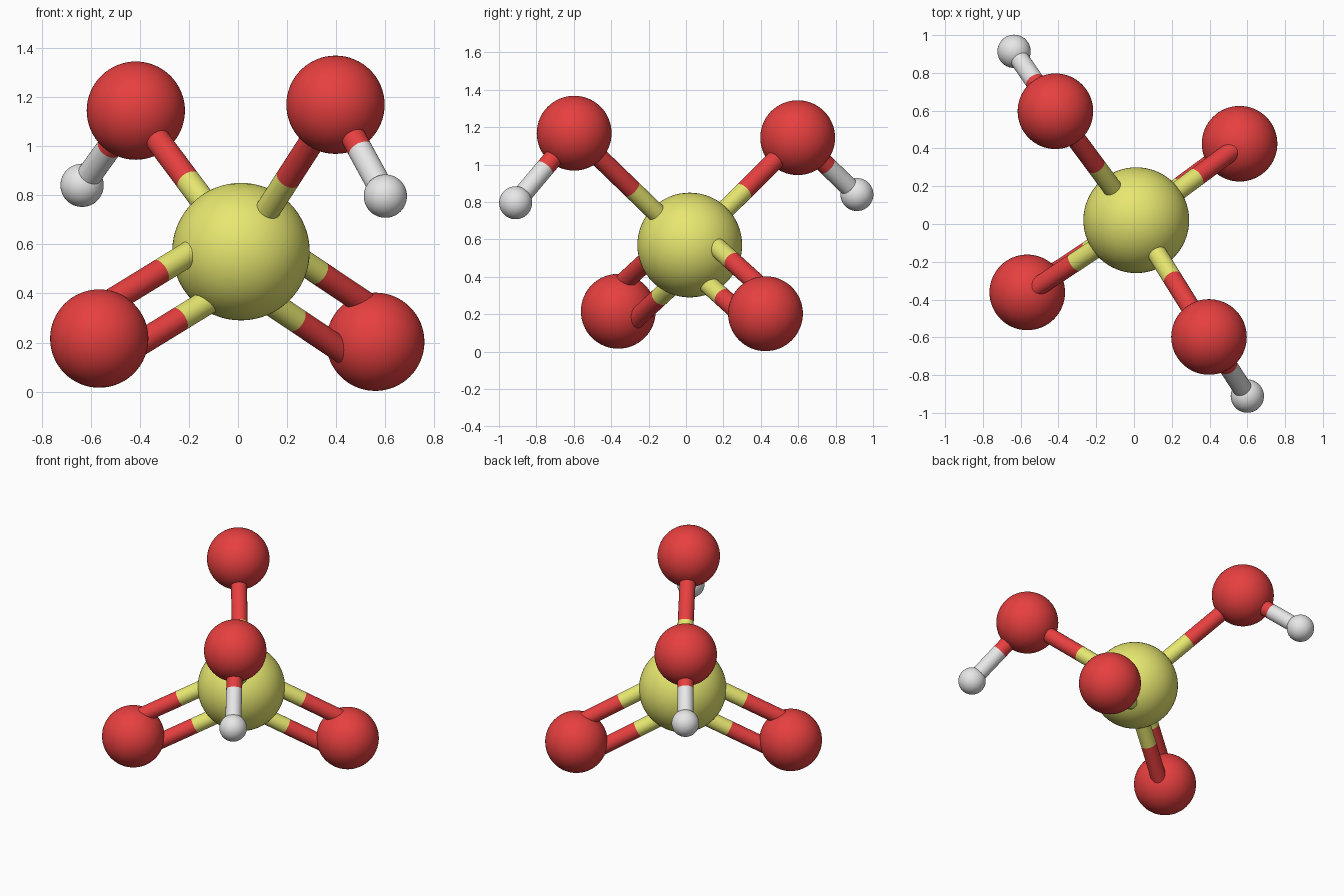
import bpy
from mathutils import Vector

if "Cube" in bpy.data.objects:
    bpy.data.objects.remove(bpy.data.objects["Cube"])


def material(name, rgb):
    m = bpy.data.materials.new(name)
    m.diffuse_color = (*rgb, 1.0)
    m.use_nodes = True
    m.node_tree.nodes["Principled BSDF"].inputs["Base Color"].default_value = m.diffuse_color
    return m


YELLOW = material("yellow", (0.88, 0.88, 0.18))
RED = material("red", (0.88, 0.055, 0.055))
WHITE = material("white", (0.88, 0.88, 0.88))
BOND_RADIUS = 0.051
DOUBLE_OFFSET = 0.11


def finish(name, mat):
    ob = bpy.context.object
    ob.name = name
    ob.data.materials.append(mat)
    bpy.ops.object.shade_smooth_by_angle()


def atom(name, pos, radius, mat):
    bpy.ops.mesh.primitive_uv_sphere_add(segments=64, ring_count=32,
                                         radius=radius, location=pos)
    finish(name, mat)


def half_bond(name, a, b, mat):
    d = b - a
    bpy.ops.mesh.primitive_cylinder_add(
        vertices=32, radius=BOND_RADIUS, depth=d.length, location=(a + b) / 2,
        rotation=d.to_track_quat('Z', 'Y').to_euler())
    finish(name, mat)


def bond(name, a, b, mat_a, mat_b, offset=Vector((0, 0, 0))):
    # two halves, each in the colour of its atom
    a, b = a + offset, b + offset
    mid = (a + b) / 2
    half_bond(name + "_inner", a, mid, mat_a)
    half_bond(name + "_outer", mid, b, mat_b)


# atom centres
centre = Vector((0.012, 0.02, 0.57))
upper = {"left": (Vector((-0.416, 0.597, 1.144)), Vector((-0.635, 0.914, 0.84))),
         "right": (Vector((0.397, -0.598, 1.168)), Vector((0.60, -0.911, 0.796)))}
lower = {"left": Vector((-0.565, -0.362, 0.216)),
         "right": Vector((0.559, 0.425, 0.203))}

# central atom
atom("central_atom", centre, 0.28, YELLOW)

# upper arms: single bond to a red atom, then a small white atom
for side, (red_pos, white_pos) in upper.items():
    atom("upper_red_atom_" + side, red_pos, 0.2, RED)
    atom("white_atom_" + side, white_pos, 0.088, WHITE)
    bond("upper_bond_" + side, centre, red_pos, YELLOW, RED)
    bond("white_atom_bond_" + side, red_pos, white_pos, RED, WHITE)

# lower arms: double bonds, spread within the plane of both arms
normal = (lower["left"] - centre).cross(lower["right"] - centre)
for side, pos in lower.items():
    atom("lower_red_atom_" + side, pos, 0.2, RED)
    spread = (pos - centre).cross(normal).normalized() * DOUBLE_OFFSET
    for i, sign in enumerate((1, -1)):
        bond(f"double_bond_{side}_{i + 1}", centre, pos, YELLOW, RED, spread * sign)
